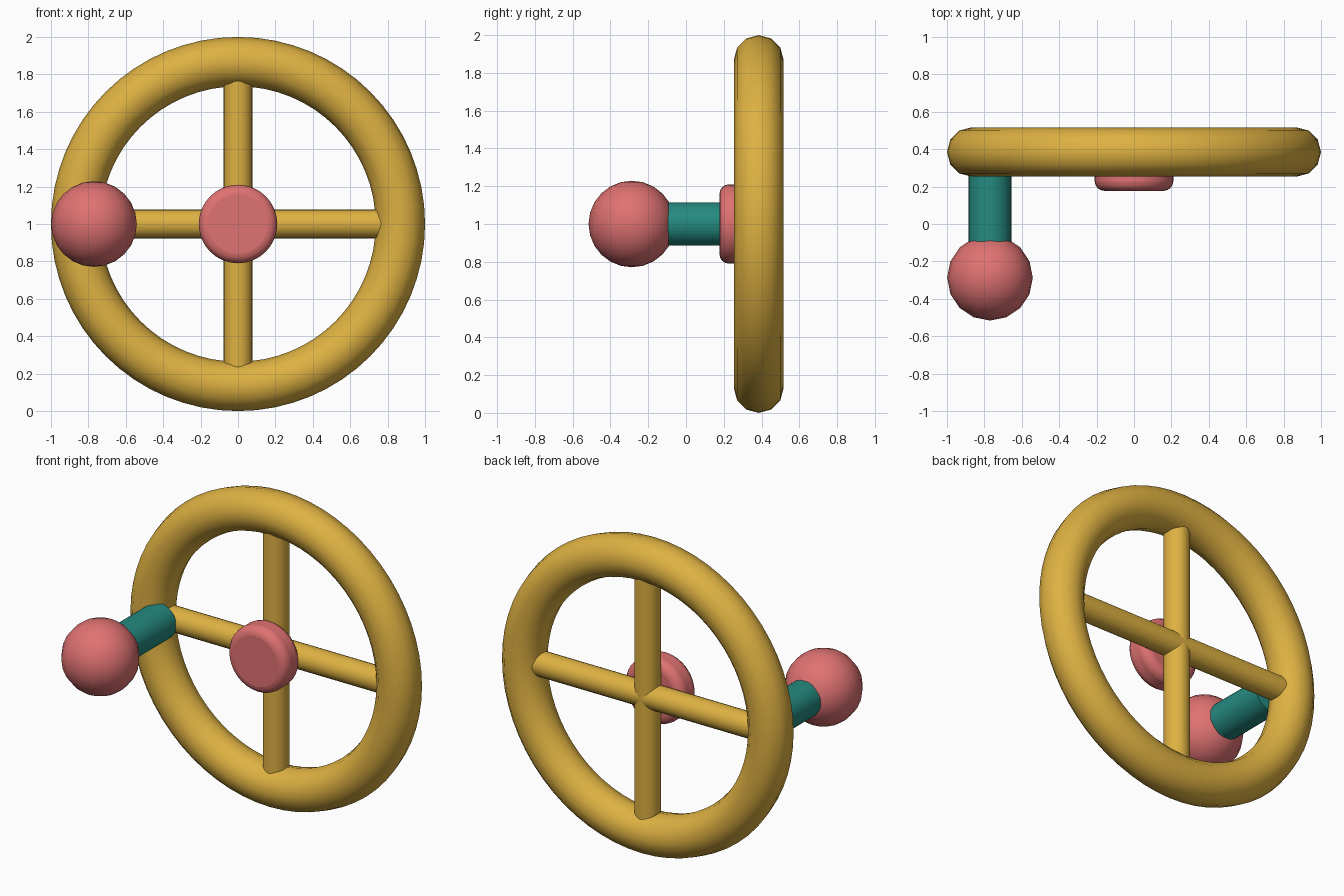
import bpy, math

if "Cube" in bpy.data.objects:
    bpy.data.objects.remove(bpy.data.objects["Cube"])

RING_Y, MID_Z, KNOB_X = 0.385, 1.0, -0.77


def material(name, rgb):
    m = bpy.data.materials.new(name)
    m.diffuse_color = (*rgb, 1)
    m.use_nodes = True
    m.node_tree.nodes["Principled BSDF"].inputs["Base Color"].default_value = m.diffuse_color
    return m


gold = material("gold", (0.73, 0.44, 0.054))
pink = material("pink", (0.745, 0.168, 0.168))
teal = material("teal", (0.018, 0.254, 0.216))


def finish(name, mat, angle=40):
    ob = bpy.context.object
    ob.name = name
    ob.data.materials.append(mat)
    bpy.ops.object.shade_smooth_by_angle(angle=math.radians(angle))
    return ob


def rod(name, mat, radius, length, loc, rot, sides=24):
    bpy.ops.mesh.primitive_cylinder_add(vertices=sides, radius=radius, depth=length,
                                        location=loc, rotation=rot)
    return finish(name, mat)


# Rim of the wheel
bpy.ops.mesh.primitive_torus_add(major_segments=64, minor_segments=12,
                                 major_radius=0.868, minor_radius=0.132,
                                 location=(0, RING_Y, MID_Z),
                                 rotation=(math.pi / 2, 0, 0))
finish("rim", gold)

# Two crossing spokes, ending inside the rim
rod("vertical_spoke", gold, 0.077, 1.66, (0, RING_Y, MID_Z), (0, 0, 0))
rod("horizontal_spoke", gold, 0.077, 1.66, (0, RING_Y, MID_Z), (0, math.pi / 2, 0))

# Rounded hub disc in front of the crossing
hub = rod("hub", pink, 0.21, 0.165, (0, 0.26, MID_Z), (math.pi / 2, 0, 0), 32)
bevel = hub.modifiers.new("rounded_edges", 'BEVEL')
bevel.width = 0.05
bevel.segments = 4
bevel.limit_method = 'ANGLE'

# Crank handle and its ball knob
rod("handle", teal, 0.115, 0.565, (KNOB_X, 0.0325, MID_Z), (math.pi / 2, 0, 0))
bpy.ops.mesh.primitive_uv_sphere_add(segments=16, ring_count=12, radius=0.229,
                                     location=(KNOB_X, -0.287, MID_Z))
finish("knob", pink)
